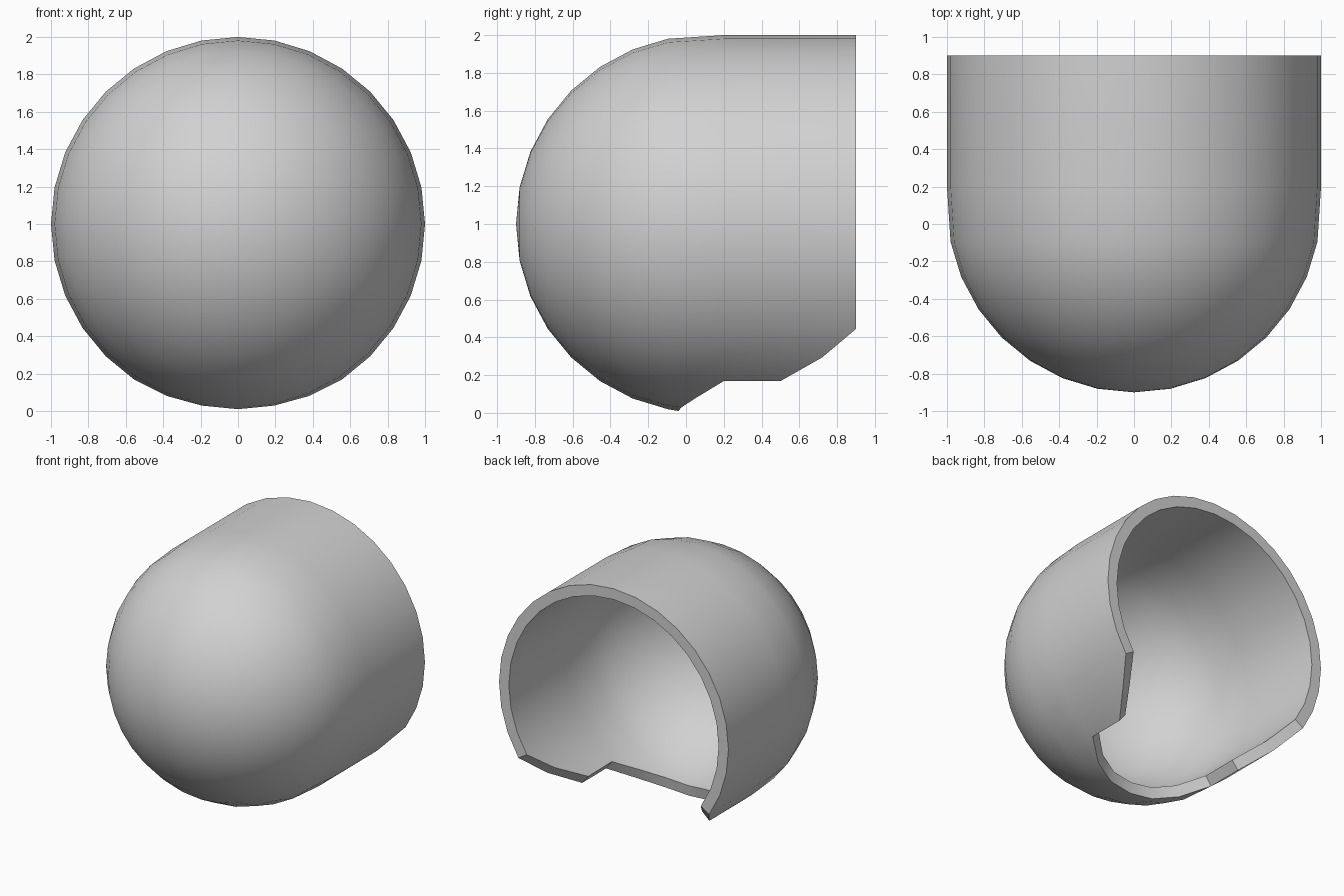
import bpy
import bmesh
from math import sin, cos, pi

cube = bpy.data.objects.get("Cube")
if cube:
    bpy.data.objects.remove(cube, do_unlink=True)

SIDES = 32          # columns around the y axis, counted from the bottom
STEP = 2 * pi / SIDES
CENTRE_Y = 0.1      # centre of the dome
JOIN_Y = 0.2        # where the dome meets the straight sleeve
BACK_Y = 0.9

# Notched lower edge, by distance in columns from the bottom (same on both sides)
dome_edge = {0: (-0.04, 0.99), 1: (-0.025, 0.99), 2: (0.055, 0.995)}
sleeve_edge = {3: 0.5, 4: 0.72}

bm = bmesh.new()


def point(column, y, radius):
    a = column * STEP
    return bm.verts.new((radius * sin(a), y, 1 - radius * cos(a)))


def from_bottom(column):
    column %= SIDES
    return min(column, SIDES - column)


# Dome rings, from the front pole to the join
rings = []
for i in range(1, 8):
    a = i * STEP
    rings.append([point(k, CENTRE_Y - cos(a), sin(a)) for k in range(SIDES)])
rings.append([point(k, *dome_edge.get(from_bottom(k), (JOIN_Y, 1))) for k in range(SIDES)])

pole = bm.verts.new((0, CENTRE_Y - 1, 1))
for k in range(SIDES):
    n = (k + 1) % SIDES
    bm.faces.new((pole, rings[0][n], rings[0][k]))
    for inner, outer in zip(rings, rings[1:]):
        bm.faces.new((inner[k], inner[n], outer[n], outer[k]))

# Straight sleeve, open at the bottom
back = {k: point(k, sleeve_edge.get(from_bottom(k), BACK_Y), 1)
        for k in range(3, SIDES - 2)}
for k in range(3, SIDES - 3):
    bm.faces.new((rings[-1][k], rings[-1][k + 1], back[k + 1], back[k]))

# Make every face point outward, away from the dome's axis
bmesh.ops.recalc_face_normals(bm, faces=bm.faces[:])
bm.normal_update()
if pole.normal.y > 0:
    bmesh.ops.reverse_faces(bm, faces=bm.faces[:])

mesh = bpy.data.meshes.new("domed_shell")
bm.to_mesh(mesh)
bm.free()
shell = bpy.data.objects.new("domed_shell", mesh)
bpy.context.collection.objects.link(shell)

# Colour
grey = bpy.data.materials.new("light_grey")
grey.use_nodes = True
colour = (0.64, 0.64, 0.64, 1)
grey.diffuse_color = colour
grey.node_tree.nodes["Principled BSDF"].inputs["Base Color"].default_value = colour
mesh.materials.append(grey)

# Wall thickness, then smooth shading with crisp rim edges
bpy.ops.object.select_all(action="DESELECT")
shell.select_set(True)
bpy.context.view_layer.objects.active = shell
wall = shell.modifiers.new("wall", "SOLIDIFY")
wall.thickness = 0.085
wall.offset = -1
wall.use_even_offset = True
bpy.ops.object.modifier_apply(modifier=wall.name)
bpy.ops.object.shade_smooth_by_angle(angle=pi / 6)
